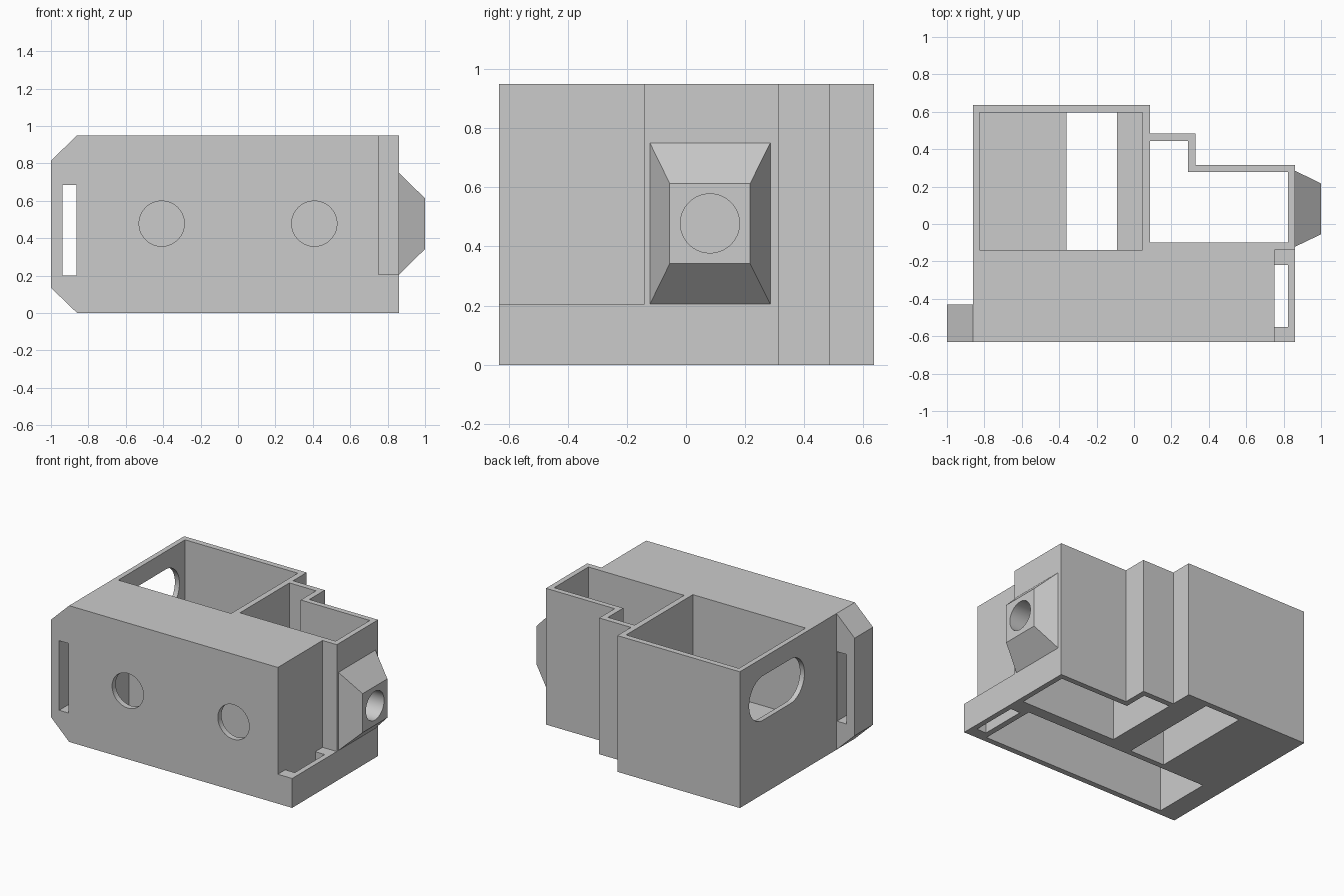
import bpy, bmesh, math
from mathutils import Vector

old = bpy.data.objects.get("Cube")
if old:
    bpy.data.objects.remove(old, do_unlink=True)

grey = bpy.data.materials.new("plain grey")
grey.use_nodes = True
COLOUR = (0.6, 0.6, 0.6, 1)
grey.diffuse_color = COLOUR
grey.node_tree.nodes["Principled BSDF"].inputs["Base Color"].default_value = COLOUR

# How a flat (a, b) point plus a depth d maps to space for each extrusion axis
PLACE = {
    "x": lambda a, b, d: (d, a, b),
    "y": lambda a, b, d: (a, d, b),
    "z": lambda a, b, d: (a, b, d),
}


def prism(name, axis, near, near_d, far_d, far=None):
    """Solid between two matching outlines placed along an axis."""
    far = far or near
    bm = bmesh.new()
    lo = [bm.verts.new(PLACE[axis](a, b, near_d)) for a, b in near]
    hi = [bm.verts.new(PLACE[axis](a, b, far_d)) for a, b in far]
    bm.faces.new(lo)
    bm.faces.new(hi)
    for i in range(len(lo)):
        j = (i + 1) % len(lo)
        bm.faces.new((lo[i], lo[j], hi[j], hi[i]))
    bmesh.ops.recalc_face_normals(bm, faces=bm.faces)
    mesh = bpy.data.meshes.new(name)
    bm.to_mesh(mesh)
    bm.free()
    mesh.materials.append(grey)
    obj = bpy.data.objects.new(name, mesh)
    bpy.context.collection.objects.link(obj)
    return obj


def rect(a0, a1, b0, b1):
    return [(a0, b0), (a1, b0), (a1, b1), (a0, b1)]


def slot(a, b, r, half=0.0, n=48):
    """Circle, or an oblong when half is the half length of its straight run."""
    pts = []
    for i in range(n):
        t = 2 * math.pi * (i + 0.5) / n
        shift = half if math.cos(t) > 0 else -half
        pts.append((a + shift + r * math.cos(t), b + r * math.sin(t)))
    return pts


def cut(obj, axis, outline, d0, d1):
    cutter = prism("cutter", axis, outline, d0, d1)
    cutter.hide_render = True
    mod = obj.modifiers.new("cut", "BOOLEAN")
    mod.operation = "DIFFERENCE"
    mod.solver = "EXACT"
    mod.object = cutter
    bpy.context.view_layer.objects.active = obj
    bpy.ops.object.modifier_apply(modifier=mod.name)
    bpy.data.objects.remove(cutter, do_unlink=True)


TOP = 0.95
OVER = 1.2

# Main housing with its stepped rear outline
body = prism("housing", "z", [
    (-0.86, -0.632), (0.86, -0.632), (0.86, 0.315), (0.33, 0.315),
    (0.33, 0.485), (0.085, 0.485), (0.085, 0.635), (-0.86, 0.635)], 0, TOP)

# Large open bay, with a slot through its thick floor
cut(body, "z", rect(-0.825, 0.045, -0.14, 0.595), 0.32, OVER)
cut(body, "z", rect(-0.36, -0.09, -0.14, 0.595), -0.1, 0.5)

# Stepped bay, open at the top and bottom
cut(body, "z", [(0.085, -0.1), (0.823, -0.1), (0.823, 0.277), (0.29, 0.277),
                (0.29, 0.445), (0.085, 0.445)], -0.1, OVER)

# Front bay, open only underneath
cut(body, "z", rect(-0.715, 0.71, -0.592, -0.18), -0.1, 0.91)

# Corner notch and the slot in its ledge
cut(body, "z", rect(0.75, 1.1, -0.8, -0.14), 0.205, OVER)
cut(body, "z", rect(0.75, 0.823, -0.55, -0.22), -0.1, 0.4)

# Round front ports and the oblong side window
for side in (-1, 1):
    cut(body, "y", slot(side * 0.408, 0.478, 0.121), -0.8, -0.4)
cut(body, "x", slot(0.228, 0.67, 0.155, 0.15), -1.1, -0.6)

# Tapered spout with a bore running into the stepped bay
spout = prism("spout", "x", rect(-0.122, 0.285, 0.205, 0.75), 0.86, 1.0,
              rect(-0.055, 0.217, 0.342, 0.613))
for part in (body, spout):
    cut(part, "x", slot(0.081, 0.478, 0.1), 0.6, 1.1)

# Chamfered side lug with a slot from front to back
lug = prism("side_lug", "y", [(-0.86, 0), (-0.86, TOP), (-1, 0.815), (-1, 0.135)],
            -0.632, -0.43)
cut(lug, "y", rect(-0.937, -0.864, 0.2, 0.685), -0.8, -0.2)

# Smooth bores, crisp edges elsewhere
for part in (body, spout, lug):
    bpy.ops.object.select_all(action="DESELECT")
    part.select_set(True)
    bpy.context.view_layer.objects.active = part
    bpy.ops.object.shade_smooth_by_angle(angle=math.radians(30))
